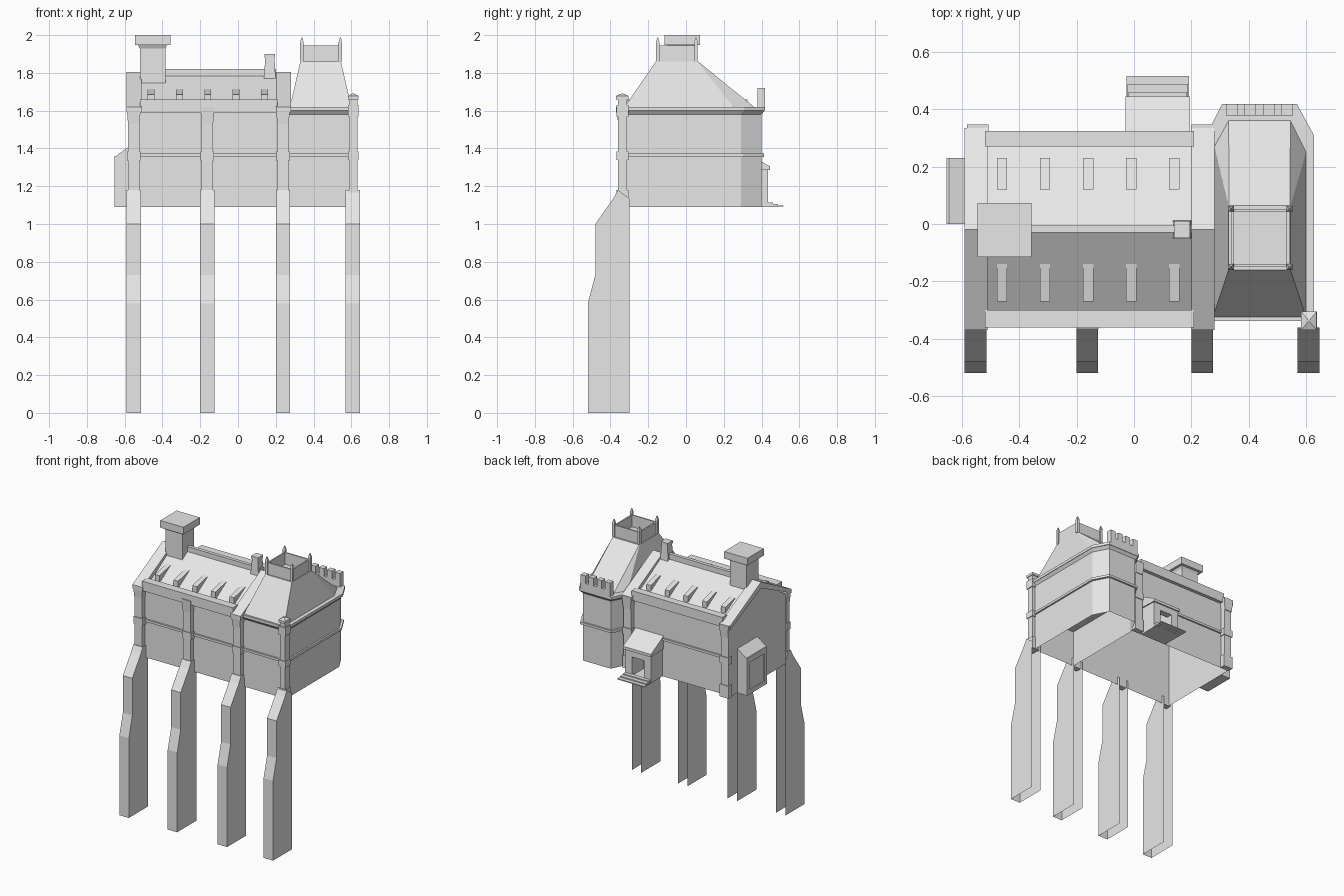
import bpy, bmesh

old = bpy.data.objects.get("Cube")
if old:
    bpy.data.objects.remove(old, do_unlink=True)

stone = bpy.data.materials.new("pale_grey_stone")
stone.use_nodes = True
colour = (0.8, 0.8, 0.8, 1)
stone.diffuse_color = colour
stone.node_tree.nodes["Principled BSDF"].inputs["Base Color"].default_value = colour


def finish(name, bm):
    bmesh.ops.recalc_face_normals(bm, faces=bm.faces)
    mesh = bpy.data.meshes.new(name)
    bm.to_mesh(mesh)
    bm.free()
    mesh.materials.append(stone)
    ob = bpy.data.objects.new(name, mesh)
    bpy.context.collection.objects.link(ob)
    return ob


def loft(name, low, high, closed=True, ends=(True, True)):
    """Join two matching rings of points, with optional end faces."""
    bm = bmesh.new()
    a = [bm.verts.new(p) for p in low]
    b = [bm.verts.new(p) for p in high]
    n = len(a)
    for i in range(n if closed else n - 1):
        j = (i + 1) % n
        bm.faces.new((a[i], a[j], b[j], b[i]))
    for ring, wanted in zip((a, b), ends):
        if wanted:
            bm.faces.new(ring)
    return finish(name, bm)


def along_x(name, profile, x0, x1, closed=True):
    return loft(name, [(x0, y, z) for y, z in profile],
                [(x1, y, z) for y, z in profile], closed)


def along_z(name, plan, z0, z1, top=None, ends=(True, True)):
    return loft(name, [(x, y, z0) for x, y in plan],
                [(x, y, z1) for x, y in (top or plan)], ends=ends)


def rect(x0, x1, y0, y1):
    return [(x0, y0), (x1, y0), (x1, y1), (x0, y1)]


def box(name, x0, x1, y0, y1, z0, z1, ends=(True, True)):
    return along_z(name, rect(x0, x1, y0, y1), z0, z1, ends=ends)


BASE, BAND, EAVE = 1.09, 1.36, 1.6
FRONT, BACK, RIDGE = -0.32, 0.30, -0.02
LEFT, RIGHT = -0.575, 0.265

# Main hall: open-bottomed walls and gabled roof
along_x("hall_walls_and_roof",
        [(FRONT, BASE), (FRONT, EAVE), (RIDGE, 1.79), (BACK, EAVE), (BACK, BASE)],
        LEFT, RIGHT, closed=False)
box("ridge_cap", -0.51, 0.2, -0.03, -0.005, 1.77, 1.82)
for side, y0, y1 in (("front", -0.36, -0.30), ("back", 0.27, 0.325)):
    box(side + "_eaves_parapet", -0.52, 0.21, y0, y1, 1.59, 1.66)
for side, x0, x1 in (("right", -0.59, -0.51), ("left", 0.20, 0.28)):
    along_x(side + "_gable_coping",
            [(-0.37, 1.59), (-0.37, 1.62), (RIDGE, 1.805), (0.335, 1.62),
             (0.335, 1.59), (RIDGE, 1.76)], x0, x1)
for side, y0, y1 in (("front", FRONT - 0.012, FRONT), ("back", BACK, BACK + 0.012)):
    box(side + "_wall_band", LEFT, RIGHT, y0, y1, BAND - 0.005, BAND + 0.012)

# Thin wedge vents along both roof slopes
for i in range(5):
    x = -0.46 + 0.15 * i
    for side, d, reach in (("front", -1, 0.115), ("back", 1, 0.14)):
        along_x(side + "_roof_vent",
                [(RIDGE + d * 0.25, 1.62), (RIDGE + d * 0.25, 1.685),
                 (RIDGE + d * reach, 1.715), (RIDGE + d * reach, 1.68)],
                x - 0.018, x + 0.018)


# Pilasters: shaft, flared head and collar at the wall band
def pilaster(name, x, wall, d):
    out = wall + d * 0.04

    def piece(part, half, reach, z0, z1):
        box(name + part, x - half, x + half, min(wall, out + d * reach),
            max(wall, out + d * reach), z0, z1)
    piece("_shaft", 0.03, -0.005, BASE, 1.56)
    piece("_collar", 0.036, 0.0, BAND - 0.025, BAND + 0.025)
    loft(name + "_head",
         [(x + s * 0.03, y, 1.53) for s, y in ((-1, wall), (1, wall), (1, out), (-1, out))],
         [(x + s * 0.038, y, 1.62) for s, y in
          ((-1, wall), (1, wall), (1, out + d * 0.006), (-1, out + d * 0.006))])
    piece("_foot", 0.036, 0.0, BASE, 1.18)


for x in (-0.552, -0.162, 0.238):
    pilaster("front_pilaster", x, FRONT, -1)
for x in (-0.545, 0.238):
    pilaster("back_pilaster", x, BACK, 1)

# Tall stepped support legs, open behind and below
for x in (-0.552, -0.163, 0.238, 0.608):
    bm = bmesh.new()
    steps = [(-0.52, 0), (-0.52, 0.58), (-0.48, 0.73), (-0.48, 1.0),
             (-0.385, 1.135), (-0.36, 1.18)]
    rows = []
    for y, z in steps:
        rows.append([bm.verts.new(p) for p in (
            (x - 0.038, -0.30, min(z, 1.135)), (x - 0.038, y, z),
            (x + 0.038, y, z), (x + 0.038, -0.30, min(z, 1.135)))])
    for low, high in zip(rows, rows[1:]):
        for k in range(3):
            bm.faces.new((low[k], low[k + 1], high[k + 1], high[k]))
    bmesh.ops.remove_doubles(bm, verts=bm.verts, dist=0.0005)
    finish("support_leg", bm)

# Tower wing with chamfered back corners
plan = [(0.265, -0.32), (0.61, -0.32), (0.61, 0.29), (0.55, 0.40), (0.325, 0.40), (0.265, 0.28)]


def grown(d):
    return [(x + (d if x > 0.43 else -d), y + (d if y > 0 else -d)) for x, y in plan]


along_z("tower_walls", plan, BASE, EAVE, ends=(False, True))
along_z("tower_band", grown(0.012), BAND - 0.005, BAND + 0.012)
along_z("tower_cornice", plan, 1.58, EAVE, top=grown(0.015))
along_z("tower_cornice_edge", grown(0.018), EAVE, 1.62)
roof_base = [(0.275, -0.325), (0.60, -0.325), (0.60, 0.25), (0.545, 0.36),
             (0.33, 0.36), (0.28, 0.27)]
roof_top = [(0.33, -0.16), (0.545, -0.16), (0.545, 0.06), (0.544, 0.065),
            (0.331, 0.065), (0.33, 0.06)]
along_z("tower_roof", roof_base, 1.62, 1.86, top=roof_top)

# Open lookout with corner pinnacles
X0, X1, Y0, Y1, T = 0.338, 0.542, -0.15, 0.053, 0.01
for name, r in (("front", (X0, X1, Y0, Y0 + T)), ("back", (X0, X1, Y1 - T, Y1)),
                ("right", (X0, X0 + T, Y0, Y1)), ("left", (X1 - T, X1, Y0, Y1))):
    box("lookout_wall_" + name, *r, 1.86, 1.945)
for x in (X0, X1):
    for y in (Y0, Y1):
        box("lookout_post", x - 0.009, x + 0.009, y - 0.009, y + 0.009, 1.86, 1.96)
        along_z("lookout_pinnacle", rect(x - 0.01, x + 0.01, y - 0.01, y + 0.01), 1.96, 1.988,
                top=rect(x - 0.002, x + 0.002, y - 0.002, y + 0.002))

# Battlement behind the tower roof
box("battlement_base", 0.32, 0.555, 0.378, 0.418, 1.61, 1.665)
for i in range(4):
    x = 0.32 + i * 0.065
    box("battlement_merlon", x, x + 0.04, 0.378, 0.418, 1.665, 1.72)

# Corner pillar of the tower
box("corner_pillar", 0.588, 0.632, -0.36, -0.312, BASE, 1.66)
for z0, z1 in ((BASE, 1.18), (BAND - 0.02, BAND + 0.025), (1.57, 1.63)):
    box("corner_pillar_collar", 0.582, 0.638, -0.367, -0.305, z0, z1)
box("corner_pillar_cap", 0.583, 0.637, -0.37, -0.305, 1.66, 1.678)
along_z("corner_pillar_tip", rect(0.583, 0.637, -0.37, -0.305), 1.678, 1.692,
        top=rect(0.608, 0.612, -0.34, -0.335))

# Large chimney and small tapered chimney
box("chimney_stack", -0.52, -0.385, -0.09, 0.045, 1.7, 1.935)
along_z("chimney_moulding", rect(-0.52, -0.385, -0.09, 0.045), 1.93, 1.95,
        top=rect(-0.53, -0.375, -0.1, 0.055))
box("chimney_cap", -0.545, -0.358, -0.115, 0.073, 1.948, 2.0)
along_z("small_chimney", rect(0.135, 0.2, -0.052, 0.013), 1.75, 1.885,
        top=rect(0.145, 0.193, -0.045, 0.005))
box("small_chimney_cap", 0.14, 0.196, -0.048, 0.01, 1.882, 1.9)

# End bay with lean-to roof and raised panel frame
loft("end_bay", [(x, 0.0, z) for x, z in
                 ((LEFT, BASE), (-0.645, BASE), (-0.645, BAND), (LEFT, 1.412))],
     [(x, 0.23, z) for x, z in
      ((LEFT, BASE), (-0.645, BASE), (-0.645, BAND), (LEFT, 1.412))])
for y0, y1, z0, z1 in ((0.0, 0.03, BASE, BAND), (0.2, 0.23, BASE, BAND),
                       (0.03, 0.2, BASE, 1.12), (0.03, 0.2, 1.32, BAND)):
    box("end_bay_frame", -0.653, -0.645, y0, y1, z0, z1)

# Back porch with open doorway, sloped roof and steps
for x0, x1 in ((-0.022, 0.035), (0.13, 0.187)):
    box("porch_side", x0, x1, BACK, 0.435, BASE, 1.29)
box("porch_lintel", 0.035, 0.13, 0.39, 0.435, 1.24, 1.29)
along_x("porch_roof", [(BACK, 1.29), (0.445, 1.285), (0.445, 1.305), (BACK, 1.385)],
        -0.03, 0.195)
box("porch_floor", -0.022, 0.187, BACK, 0.435, BASE, 1.105)
for i in range(3):
    box("porch_step", -0.02 - 0.003 * i, 0.185 + 0.003 * i, 0.43, 0.46 + 0.028 * i,
        BASE + 0.001 * i, 1.115 - 0.008 * i)
